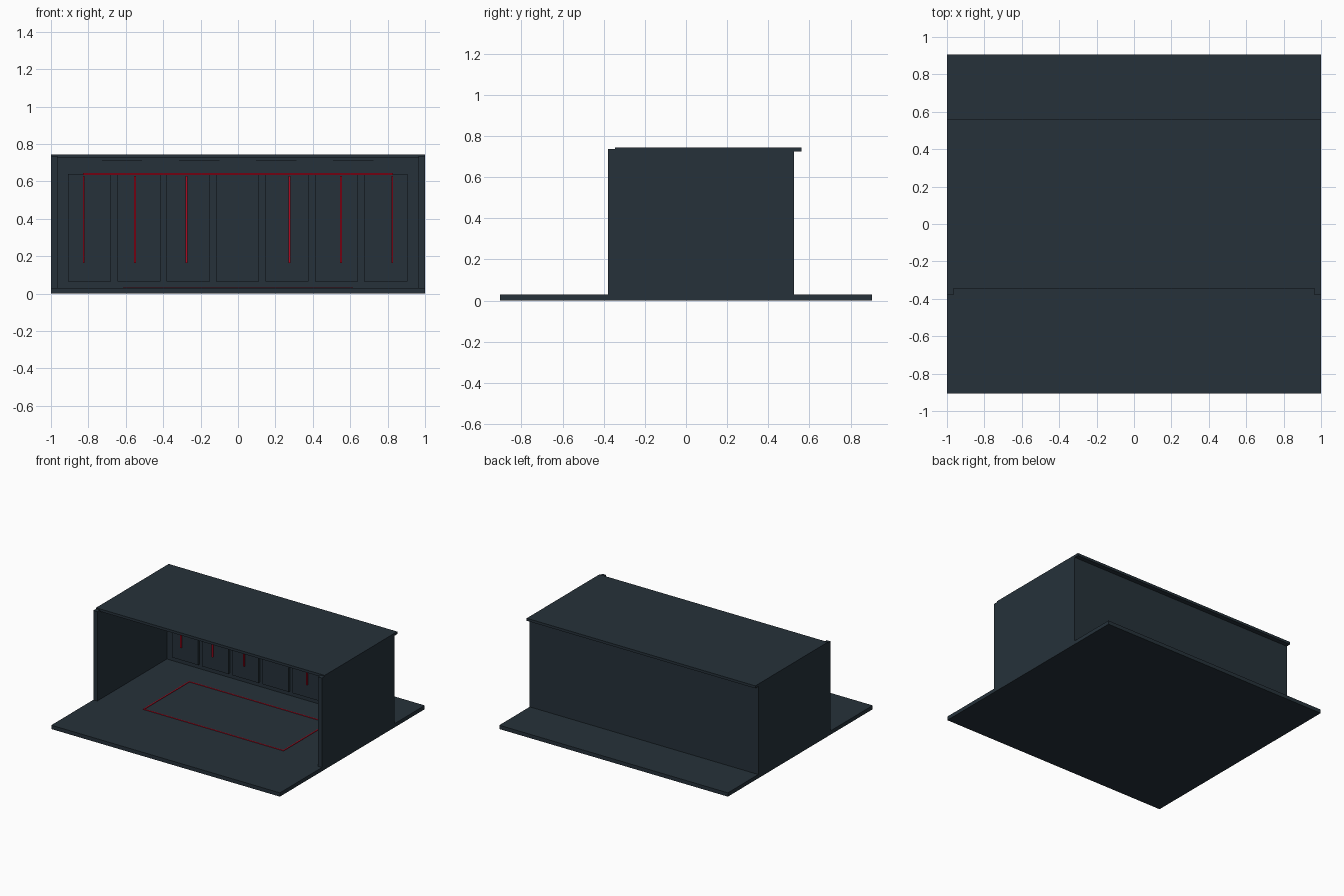
import bpy

if "Cube" in bpy.data.objects:
    bpy.data.objects.remove(bpy.data.objects["Cube"])


def material(name, rgb):
    m = bpy.data.materials.new(name)
    m.diffuse_color = (*rgb, 1)
    m.use_nodes = True
    m.node_tree.nodes["Principled BSDF"].inputs["Base Color"].default_value = m.diffuse_color
    return m


slate = material("dark slate", (0.019, 0.031, 0.042))
red = material("accent red", (0.45, 0.003, 0.015))


def box(name, x, y, z, mat=slate):
    """Box spanning the given (min, max) ranges."""
    bpy.ops.mesh.primitive_cube_add(
        size=1, location=[(a + b) / 2 for a, b in (x, y, z)])
    ob = bpy.context.object
    ob.name = name
    ob.scale = [b - a for a, b in (x, y, z)]
    bpy.ops.object.transform_apply(location=False, rotation=False, scale=True)
    ob.data.materials.append(mat)
    return ob


# Shell: ground slab, side walls, back wall, roof set back from the front
box("ground_slab", (-1, 1), (-0.905, 0.905), (0, 0.03))
for side, x in (("left", (-1, -0.965)), ("right", (0.965, 1))):
    box(side + "_wall", x, (-0.38, 0.525), (0.03, 0.737))
box("back_wall", (-0.965, 0.965), (0.49, 0.525), (0.03, 0.727))
box("roof", (-1, 1), (-0.345, 0.562), (0.725, 0.745))

# Seven raised panels on the back wall
for i in range(-3, 4):
    c = i * 0.264 - 0.002
    box("back_panel", (c - 0.115, c + 0.115), (0.472, 0.49), (0.065, 0.64))

# Red light strips in front of the panels, with one long strip above
for i in (-3, -2, -1, 1, 2, 3):
    c = i * 0.275
    box("upright_strip", (c - 0.005, c + 0.005), (0.463, 0.472), (0.165, 0.63), red)
box("top_strip", (-0.83, 0.83), (0.463, 0.49), (0.635, 0.645), red)

# Thin ceiling plates in a row
for i in range(4):
    c = -0.62 + i * 0.412
    box("ceiling_plate", (c - 0.108, c + 0.108), (0.0, 0.2), (0.708, 0.713))

# Red outline on the floor
z = (0.03, 0.034)
for y in (-0.305, 0.265):
    box("floor_line_long", (-0.615, 0.615), (y - 0.004, y + 0.004), z, red)
for x in (-0.611, 0.611):
    box("floor_line_short", (x - 0.004, x + 0.004), (-0.301, 0.261), z, red)
